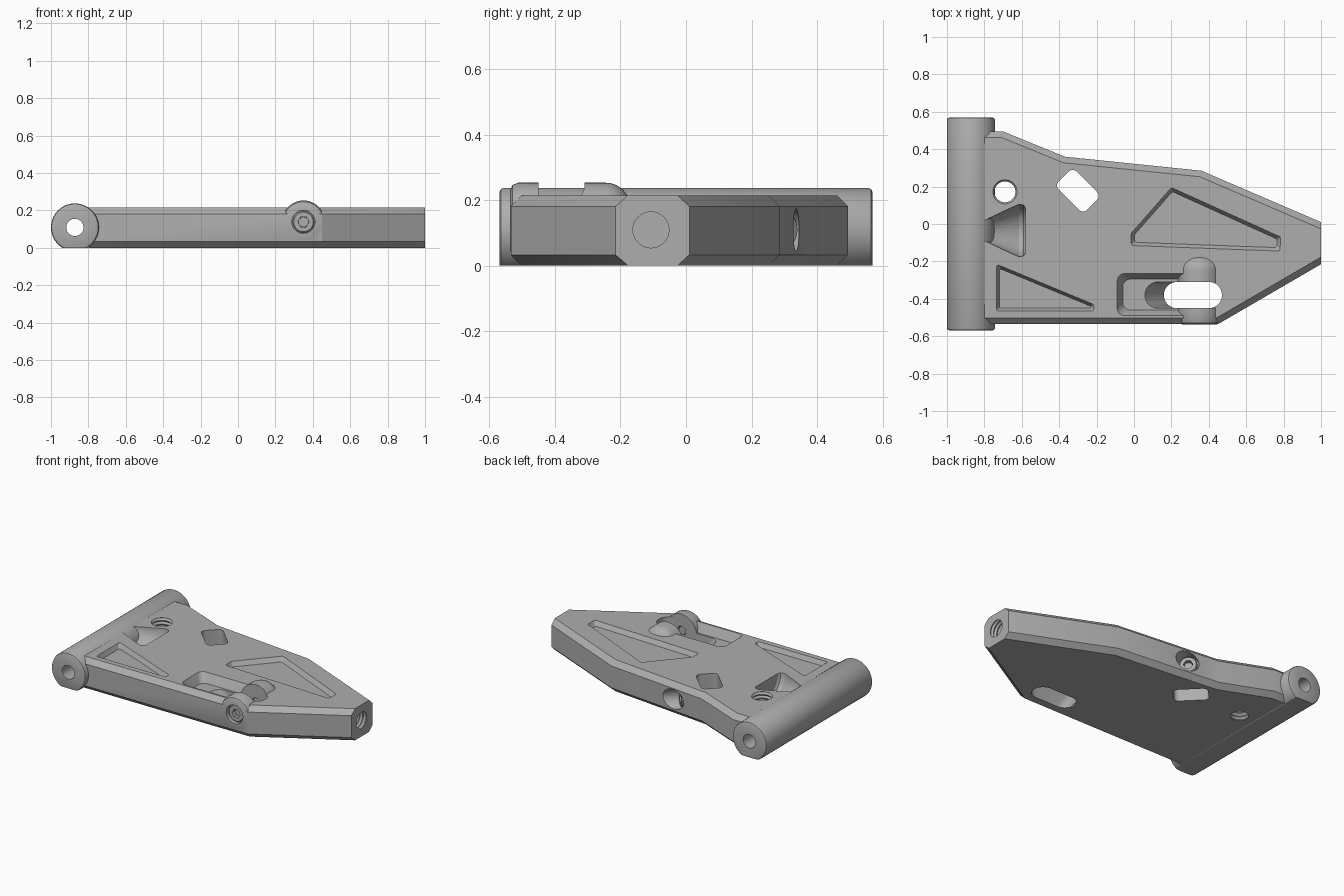
import bpy, bmesh, math
from mathutils import Vector

if "Cube" in bpy.data.objects:
    bpy.data.objects.remove(bpy.data.objects["Cube"], do_unlink=True)

grey = bpy.data.materials.new("machined grey")
grey.use_nodes = True
shade = (0.42, 0.42, 0.42, 1)
grey.diffuse_color = shade
grey.node_tree.nodes["Principled BSDF"].inputs["Base Color"].default_value = shade

TOP, CHAMFER = 0.214, 0.033


def finish(name, bm):
    bmesh.ops.remove_doubles(bm, verts=bm.verts, dist=1e-5)
    bmesh.ops.recalc_face_normals(bm, faces=bm.faces)
    mesh = bpy.data.meshes.new(name)
    bm.to_mesh(mesh)
    bm.free()
    mesh.materials.append(grey)
    ob = bpy.data.objects.new(name, mesh)
    bpy.context.collection.objects.link(ob)
    return ob


def loft(name, rings):
    """Solid skinned through equal-length rings of points."""
    bm = bmesh.new()
    loops = [[bm.verts.new(p) for p in ring] for ring in rings]
    n = len(loops[0])
    for a, b in zip(loops, loops[1:]):
        for i in range(n):
            j = (i + 1) % n
            bm.faces.new((a[i], a[j], b[j], b[i]))
    bm.faces.new(loops[0][::-1])
    bm.faces.new(loops[-1])
    return finish(name, bm)


def lathe(name, profile, origin, direction, sides=48):
    """Solid of (radius, height) pairs turned about a direction."""
    turn = Vector(direction).to_track_quat('Z', 'Y')
    rings = []
    for r, h in profile:
        angles = [2 * math.pi * i / sides for i in range(sides)]
        rings.append([Vector(origin) + turn @ Vector((r * math.cos(a), r * math.sin(a), h))
                      for a in angles])
    return loft(name, rings)


def rod(name, r, length, origin, direction, sides=48):
    return lathe(name, [(r, 0), (r, length)], origin, direction, sides)


def thread(name, r, length, origin, direction, pitch=0.025):
    profile = []
    for i in range(int(length / pitch)):
        profile += [(r, i * pitch), (r + 0.01, (i + 0.5) * pitch)]
    return lathe(name, profile + [(r, length)], origin, direction, 32)


def inset(pts, dists):
    """Move each edge of a counter-clockwise outline inwards by its distance."""
    out, n = [], len(pts)
    for i in range(n):
        p, a, b = (Vector(pts[k % n]) for k in (i, i - 1, i + 1))
        u, v = (p - a).normalized(), (b - p).normalized()
        nu, nv = Vector((-u.y, u.x)), Vector((-v.y, v.x))
        cross = u.x * v.y - u.y * v.x
        q, w = p + nu * dists[i - 1], p + nv * dists[i]
        d = w - q
        out.append(q + u * ((d.x * v.y - d.y * v.x) / cross))
    return out


def rounded(pts, r, steps=6):
    out, n = [], len(pts)
    for i in range(n):
        p = Vector(pts[i])
        u = (Vector(pts[i - 1]) - p).normalized()
        v = (Vector(pts[(i + 1) % n]) - p).normalized()
        half = u.angle(v) / 2
        center = p + (u + v).normalized() * (r / math.sin(half))
        a, b = (p + k * (r / math.tan(half)) - center for k in (u, v))
        sweep = a.angle_signed(b)
        for s in range(steps + 1):
            t = math.atan2(a.y, a.x) - sweep * s / steps
            out.append(center + r * Vector((math.cos(t), math.sin(t))))
    return out


def at(pts, z):
    return [(p[0], p[1], z) for p in pts]


def rect(x0, x1, y0, y1):
    return [(x0, y0), (x1, y0), (x1, y1), (x0, y1)]


def pocket(name, pts, depth, r, wall=0.018):
    """Cutter for a recess with sloping walls and rounded corners."""
    floor = rounded(inset(pts, [wall] * len(pts)), r)
    rim = rounded(pts, r)
    return loft(name, [at(floor, TOP - depth), at(rim, TOP), at(rim, TOP + 0.1)])


def boolean(target, tool, operation='DIFFERENCE'):
    mod = target.modifiers.new(tool.name, 'BOOLEAN')
    mod.operation, mod.solver, mod.object = operation, 'EXACT', tool
    bpy.context.view_layer.objects.active = target
    bpy.ops.object.modifier_apply(modifier=mod.name)
    bpy.data.objects.remove(tool, do_unlink=True)


# Main arm plate, chamfered along its long edges but not at its two ends
outline = [(-0.8, -0.535), (0.45, -0.535), (1, -0.215), (1, 0.01),
           (0.36, 0.285), (-0.37, 0.36), (-0.7, 0.495), (-0.8, 0.495)]
small = inset(outline, [CHAMFER, CHAMFER, 0, CHAMFER, CHAMFER, CHAMFER, CHAMFER, 0])
body = loft("arm_body", [at(small, 0), at(outline, CHAMFER),
                         at(outline, TOP - CHAMFER), at(small, TOP)])

# Shallow lightening pockets and the stepped slot recess
boolean(body, pocket("rear_pocket", [(-0.015, -0.115), (0.78, -0.145), (0.785, -0.07),
                                     (0.2, 0.195), (-0.015, -0.05)], 0.03, 0.014))
boolean(body, pocket("front_pocket", [(-0.735, -0.465), (-0.215, -0.465),
                                      (-0.215, -0.43), (-0.735, -0.215)], 0.03, 0.01, 0.015))
boolean(body, pocket("slot_recess", rect(-0.09, 0.36, -0.49, -0.265), 0.06, 0.04, 0.03))

# Cone-shaped relief beside the pivot
boolean(body, lathe("relief", [(0.04, 0), (0.125, 0.18), (0.14, 0.215), (0.135, 0.24),
                               (0.12, 0.25)], (-0.83, -0.035, TOP), (1, 0, 0)))

# Raised bosses on either side of the slot
BX, BZ, BR = 0.35, 0.138, 0.115
dome = [(BR - 0.075 + 0.075 * math.cos(t), 0.07 + 0.075 * math.sin(t))
        for t in [math.pi / 2 * i / 8 for i in range(9)]]
boolean(body, lathe("rear_boss", [(BR, -0.01)] + dome, (BX, -0.315, BZ), (0, 1, 0)), 'UNION')
boolean(body, lathe("front_boss", [(BR - 0.025, 0), (BR - 0.007, 0.007), (BR, 0.025), (BR, 0.087)],
                    (BX, -0.537, BZ), (0, 1, 0)), 'UNION')

# Through slot with a sloping inner end
low = rounded(rect(0.16, 0.47, -0.45, -0.31), 0.069, 10)
high = rounded(rect(0.04, 0.47, -0.45, -0.31), 0.069, 10)
boolean(body, loft("slot", [at(low, -0.05), at(low, 0.01), at(high, 0.18), at(high, 0.4)]))

# Nut slot set at forty-five degrees
diag = math.sqrt(0.5)
nut = [Vector((-0.3, 0.178)) + Vector(((x + y) * diag, (y - x) * diag))
       for x, y in rect(-0.107, 0.107, -0.068, 0.068)]
nut = rounded(nut, 0.03)
boolean(body, loft("nut_slot", [at(nut, -0.1), at(nut, 0.4)]))

# Slanted bolt bore from the rear edge into the nut slot
mouth, inward = Vector((-0.14, 0.337, 0.109)), Vector((-diag, -diag, 0))
boolean(body, rod("rear_bore", 0.065, 0.27, mouth - inward * 0.2, inward))
boolean(body, rod("rear_bolt_hole", 0.03, 0.2, mouth, inward))

# Threaded holes in the plate and the tip
boolean(body, thread("plate_hole", 0.056, 0.4, (-0.69, 0.172, -0.1), (0, 0, 1)))
boolean(body, thread("tip_hole", 0.055, 0.35, (1.05, -0.107, 0.109), (-1, 0, 0)))

# Adjuster bore through both bosses
boolean(body, rod("front_bore", 0.062, 0.06, (BX, -0.56, BZ), (0, 1, 0)))
boolean(body, thread("adjuster_hole", 0.026, 0.33, (BX, -0.55, BZ), (0, 1, 0), 0.015))

# Pivot tube with softened ends, a flat underside and a pin bore
R, HALF, SOFT = 0.128, 0.569, 0.012
PX, PZ = -1 + R, 0.109
tube = lathe("pivot_tube", [(R - SOFT, -HALF), (R - SOFT * 0.3, -HALF + SOFT * 0.3),
                            (R, -HALF + SOFT), (R, HALF - SOFT),
                            (R - SOFT * 0.3, HALF - SOFT * 0.3), (R - SOFT, HALF)],
             (PX, 0, PZ), (0, 1, 0), 64)
under = rect(-1.2, -0.6, -0.8, 0.8)
boolean(tube, loft("underside", [at(under, -0.3), at(under, 0)]))
boolean(tube, rod("pin_bore", 0.046, 1.6, (PX, -0.8, PZ), (0, 1, 0)))


# Socket screws seated in the two bores
def screw(name, r, origin, direction):
    head = lathe(name, [(r - 0.006, 0), (r, 0.006), (r, 0.05)], origin, direction)
    start = Vector(origin) - Vector(direction) * 0.02
    boolean(head, rod("socket", 0.03, 0.05, start, direction, 6))
    return head


screws = [screw("front_screw", 0.058, (BX, -0.52, BZ), (0, 1, 0)),
          screw("rear_screw", 0.055, mouth + inward * 0.045, inward)]

# Smooth curved faces while keeping edges crisp
bpy.ops.object.select_all(action='DESELECT')
for ob in [body, tube] + screws:
    ob.select_set(True)
bpy.context.view_layer.objects.active = body
bpy.ops.object.shade_smooth_by_angle(angle=math.radians(28))
